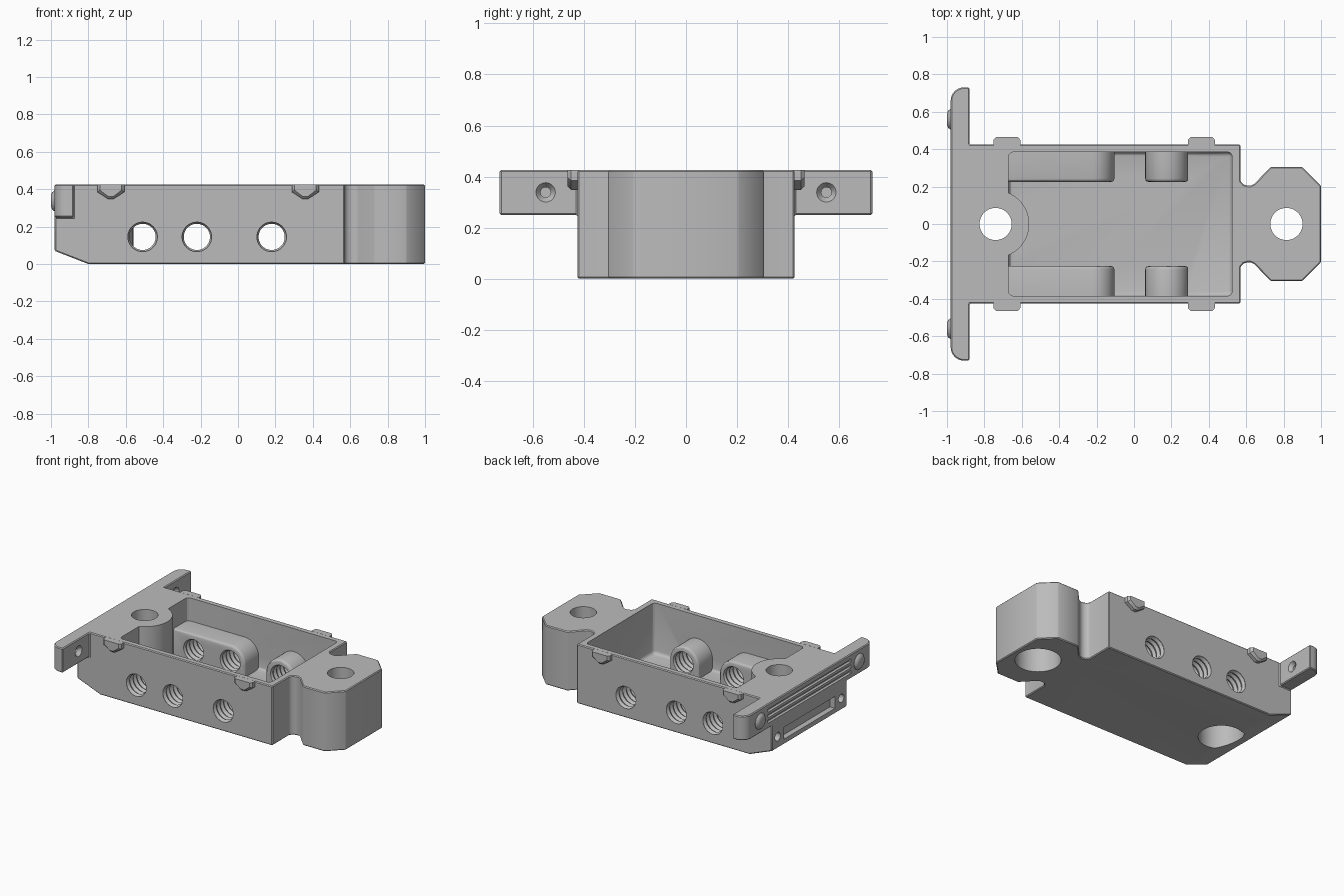
import bpy, bmesh, math

if "Cube" in bpy.data.objects:
    bpy.data.objects.remove(bpy.data.objects["Cube"])

grey = bpy.data.materials.new("machined grey")
grey.use_nodes = True
grey.diffuse_color = (0.5, 0.5, 0.5, 1)
grey.node_tree.nodes["Principled BSDF"].inputs["Base Color"].default_value = (0.5, 0.5, 0.5, 1)

PLACE = {"x": lambda u, v, w: (w, u, v),
         "y": lambda u, v, w: (u, w, v),
         "z": lambda u, v, w: (u, v, w)}


def finish(name, bm):
    bmesh.ops.recalc_face_normals(bm, faces=bm.faces)
    mesh = bpy.data.meshes.new(name)
    bm.to_mesh(mesh)
    bm.free()
    mesh.materials.append(grey)
    ob = bpy.data.objects.new(name, mesh)
    bpy.context.collection.objects.link(ob)
    return ob


def loft(name, rings, axis):
    """Closed solid through rings of (points, position along axis)."""
    bm = bmesh.new()
    loops = [[bm.verts.new(PLACE[axis](u, v, w)) for u, v in pts] for pts, w in rings]
    n = len(loops[0])
    for a, b in zip(loops, loops[1:]):
        for i in range(n):
            j = (i + 1) % n
            bm.faces.new((a[i], a[j], b[j], b[i]))
    bm.faces.new(loops[0])
    bm.faces.new(loops[-1])
    return finish(name, bm)


def prism(name, pts, axis, lo, hi):
    return loft(name, [(pts, lo), (pts, hi)], axis)


def arc(cx, cy, r, start, end, n):
    return [(cx + r * math.cos(math.radians(start + (end - start) * i / n)),
             cy + r * math.sin(math.radians(start + (end - start) * i / n))) for i in range(n + 1)]


def circle(cx, cy, r, n=48):
    return arc(cx, cy, r, 0, 360, n)[:-1]


def rect(x0, x1, y0, y1):
    return [(x0, y0), (x1, y0), (x1, y1), (x0, y1)]


def apply_mod(ob, kind, **settings):
    mod = ob.modifiers.new(kind, kind)
    for key, value in settings.items():
        setattr(mod, key, value)
    bpy.context.view_layer.objects.active = ob
    with bpy.context.temp_override(object=ob, active_object=ob, selected_objects=[ob]):
        bpy.ops.object.modifier_apply(modifier=mod.name)


def boolean(ob, tool, operation="DIFFERENCE"):
    apply_mod(ob, "BOOLEAN", object=tool, operation=operation, solver="EXACT")
    bpy.data.objects.remove(tool)


def bevel(ob, width, segments=1):
    apply_mod(ob, "BEVEL", width=width, segments=segments,
              limit_method="ANGLE", angle_limit=math.radians(40))


TOP = 0.425

# Main block with a sloped lower end
side = [(-0.98, 0.07), (-0.8, 0), (0.57, 0), (0.57, TOP), (-0.98, TOP)]
body = prism("housing", side, "y", -0.425, 0.425)

# Lug with a filleted neck and clipped corners
half = [(0.5, 0.25), (0.565, 0.25), (0.572, 0.227), (0.585, 0.212), (0.605, 0.205),
        (0.625, 0.205), (0.645, 0.216), (0.73, 0.305), (0.9, 0.305), (1.0, 0.205)]
outline = half + [(x, -y) for x, y in reversed(half)]
boolean(body, prism("lug", outline, "z", 0, TOP), "UNION")

# Cross flange with rounded outer corners
half = [(-0.88, 0.73)] + arc(-0.91, 0.66, 0.07, 90, 180, 8)
outline = half + [(x, -y) for x, y in reversed(half)]
boolean(body, prism("flange", outline, "z", 0.25, TOP), "UNION")

bm = bmesh.new()
bm.from_mesh(body.data)
bmesh.ops.remove_doubles(bm, verts=bm.verts, dist=0.0005)
bmesh.ops.dissolve_limit(bm, angle_limit=0.01, verts=bm.verts, edges=bm.edges)
bm.to_mesh(body.data)
bm.free()
bevel(body, 0.006)

# Pocket, less the screw post and the side bosses left standing in it
pocket = prism("pocket", rect(-0.67, 0.525, -0.385, 0.385), "z", 0.06, 0.7)
bevel(pocket, 0.025, 3)
boolean(pocket, prism("post", circle(-0.74, 0, 0.18, 64), "z", -0.1, 0.8))
for s in (-1, 1):
    for x0, x1, start in ((-0.9, -0.22, 90), (0.175, 0.175, 180)):
        r = 0.115
        top = arc(x1, 0.145, r, start, 0, 20)
        if x0 < x1:
            top = [(x0, 0.145 + r)] + top
        pts = [(top[0][0], -0.1)] + top + [(x1 + r, -0.1)]
        lo, hi = sorted((s * 0.225, s * 0.5))
        boss = prism("boss", pts, "y", lo, hi)
        bevel(boss, 0.018, 3)
        boolean(pocket, boss)
boolean(body, pocket)

# Vertical screw holes with wide bores from below
for x in (-0.74, 0.815):
    boolean(body, prism("bore", circle(x, 0, 0.15, 64), "z", -0.1, 0.25))
    boolean(body, prism("hole", circle(x, 0, 0.086), "z", 0.2, 0.6))

# Threaded side ports
for s in (-1, 1):
    for x in (-0.51, -0.22, 0.18):
        rings = [(circle(x, 0.145, 0.082 if i % 2 == 0 else 0.07, 40), s * (0.46 - 0.02 * i))
                 for i in range(14)]
        boolean(body, loft("port", rings, "y"))

# Flange holes with countersinks on the inner face
for s in (-1, 1):
    y = s * 0.55
    rings = [(circle(y, 0.338, r, 32), x) for r, x in
             ((0.02, -0.95), (0.02, -0.905), (0.038, -0.88), (0.038, -0.85))]
    boolean(body, loft("countersink", rings, "x"))

# End face: long grooves, a recessed slot and two small holes
for z in (0.298, 0.338, 0.378):
    boolean(body, prism("groove", rect(-0.47, 0.47, z - 0.011, z + 0.011), "x", -1.1, -0.96))
boolean(body, prism("slot", rect(-0.29, 0.29, 0.105, 0.19), "x", -1.1, -0.94))
for s in (-1, 1):
    boolean(body, prism("pin_hole", circle(s * 0.36, 0.15, 0.03, 24), "x", -1.1, -0.93))

parts = [body]

# Side catches with pointed undersides
for s, label in ((-1, "front"), (1, "back")):
    for x, end in ((-0.68, "right"), (0.36, "left")):
        def catch(w, low, point):
            return [(x - w, TOP), (x - w, low), (x - 0.015, point),
                    (x + 0.015, point), (x + w, low), (x + w, TOP)]
        wide, small = catch(0.072, 0.385, 0.348), catch(0.058, 0.395, 0.362)
        parts.append(loft(f"{label}_{end}_catch",
                          [(wide, s * 0.42), (wide, s * 0.45), (small, s * 0.465)], "y"))

# Domed fastener heads on the end face
for s, label in ((-1, "front"), (1, "back")):
    rings = [(circle(s * 0.56, 0.338, r, 32), x) for r, x in
             ((0.056, -0.97), (0.056, -0.982), (0.045, -0.994), (0.03, -1.0))]
    parts.append(loft(f"{label}_fastener", rings, "x"))

# Smooth the round surfaces and keep the edges crisp
bpy.context.view_layer.update()
bpy.ops.object.select_all(action="DESELECT")
for ob in parts:
    ob.select_set(True)
bpy.context.view_layer.objects.active = body
bpy.ops.object.shade_smooth_by_angle(angle=math.radians(30))
